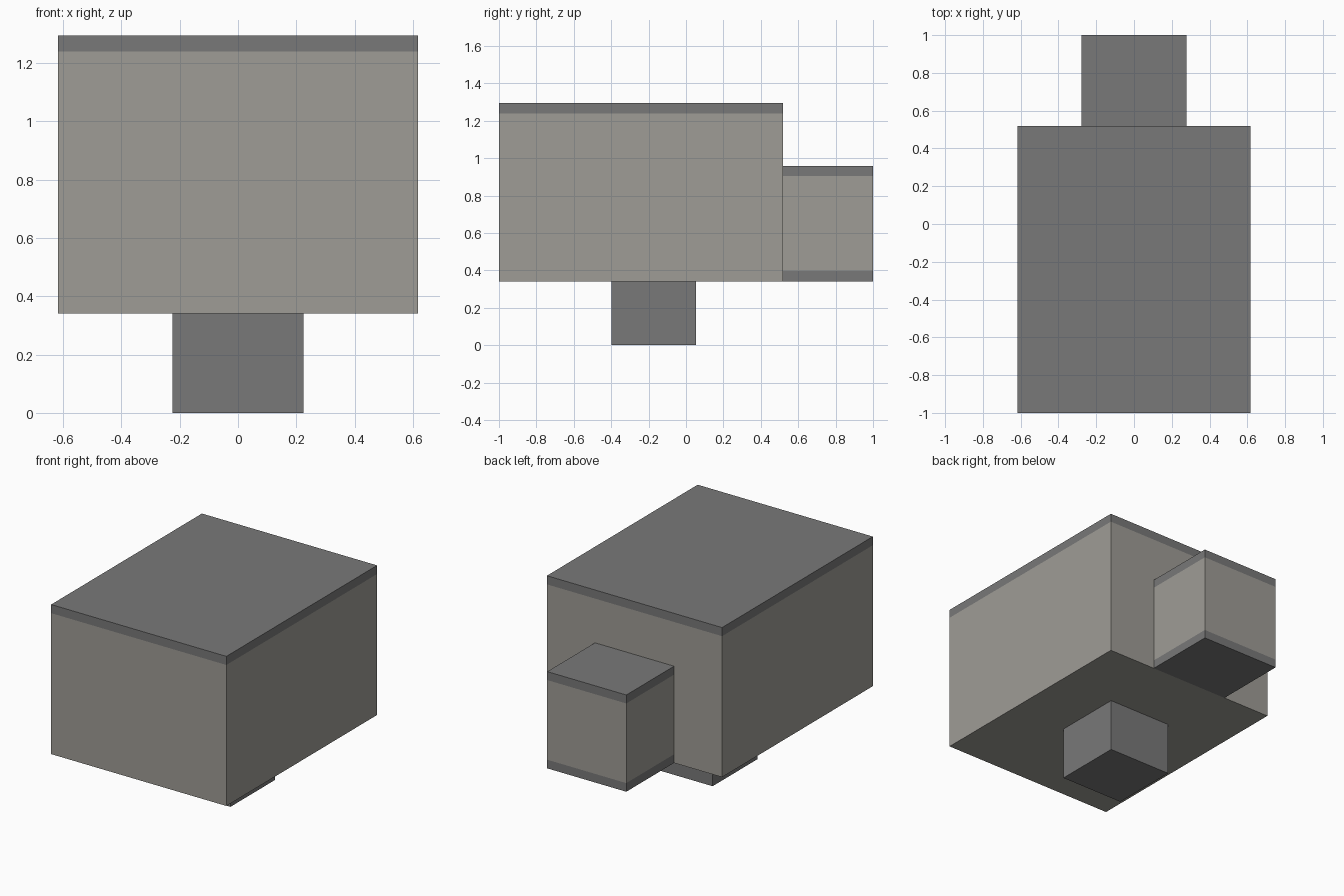
import bpy, bmesh
from mathutils import Matrix, Vector

if "Cube" in bpy.data.objects:
    bpy.data.objects.remove(bpy.data.objects["Cube"])


def material(name, color):
    m = bpy.data.materials.new(name)
    m.diffuse_color = (*color, 1)
    m.use_nodes = True
    m.node_tree.nodes["Principled BSDF"].inputs["Base Color"].default_value = m.diffuse_color
    return m


DARK = material("dark_grey", (0.19, 0.19, 0.19))
LIGHT = material("warm_grey", (0.345, 0.335, 0.305))


def box(name, lo, hi, light=None):
    """Box between two corners; faces inside the 'light' z range get the warm grey."""
    lo, hi = Vector(lo), Vector(hi)
    bm = bmesh.new()
    bmesh.ops.create_cube(bm, size=1, matrix=Matrix.Translation((lo + hi) / 2)
                          @ Matrix.Diagonal((*(hi - lo), 1)))
    if light:
        # Cut the walls where the trim bands begin
        for z in light:
            if lo.z < z < hi.z:
                bmesh.ops.bisect_plane(bm, geom=bm.verts[:] + bm.edges[:] + bm.faces[:],
                                       plane_co=(0, 0, z), plane_no=(0, 0, 1))
        for f in bm.faces:
            if light[0] <= f.calc_center_median().z <= light[1]:
                f.material_index = 1
    mesh = bpy.data.meshes.new(name)
    mesh.materials.append(DARK)
    mesh.materials.append(LIGHT)
    bm.to_mesh(mesh)
    bm.free()
    ob = bpy.data.objects.new(name, mesh)
    bpy.context.collection.objects.link(ob)
    return ob


# Large main block with a dark roof and top band
box("main_block", (-0.618, -1, 0.341), (0.618, 0.519, 1.295), (0.3, 1.24))
# Smaller rear block with dark bands at top and bottom
box("rear_block", (-0.279, 0.519, 0.341), (0.279, 1, 0.958), (0.396, 0.904))
# Dark support under the main block
box("support_base", (-0.225, -0.397, 0), (0.225, 0.053, 0.341))
